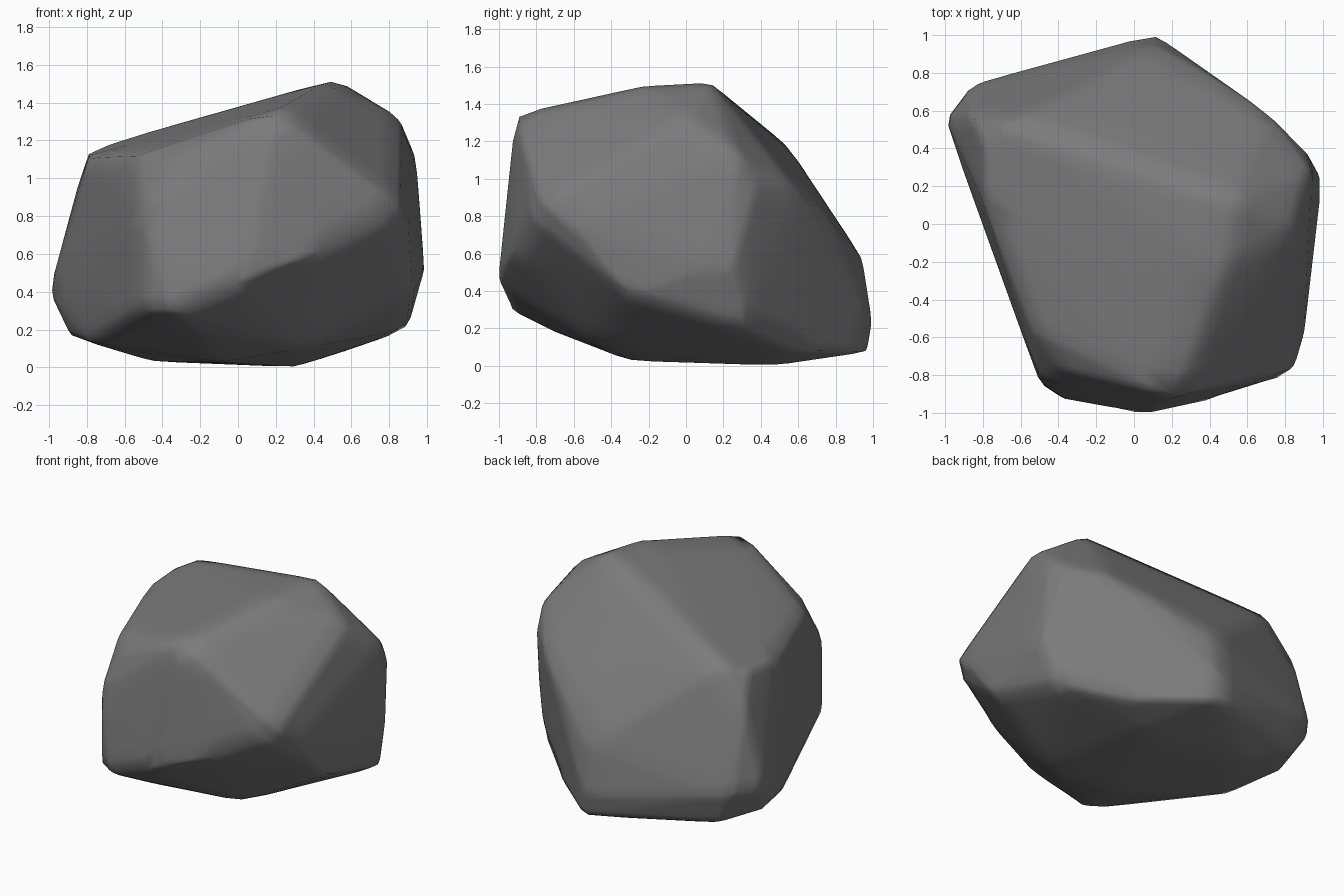
import bpy
import bmesh
from math import radians

cube = bpy.data.objects.get("Cube")
if cube:
    bpy.data.objects.remove(cube, do_unlink=True)

# Corner points of the boulder, grouped by region
top = [(.52, .13, 1.525), (.45, -.25, 1.505), (.2, -.91, 1.36), (-.66, .54, 1.19),
       (-.79, .42, 1.13), (-.79, .1, 1.11), (-.54, -.56, 1.12),
       (-.38, -.77, 1.09), (.86, 0, 1.32)]
flank = [(.94, .27, 1.13), (.985, .25, .5), (.985, .13, .53), (.85, -.77, .87),
         (.9, -.6, .76), (.92, -.3, .38), (-.5, -.84, .8), (.92, .37, .95),
         (-.96, .53, .48), (-.86, .57, .92)]
rear = [(.71, .585, .95), (.43, .77, .78), (.11, .95, .57), (.11, 1.005, .22),
        (-.82, .75, .38), (-.88, .71, .4), (-1, .55, .4)]
front = [(.08, -1, .51), (-.02, -1, .43), (-.35, -.94, .3), (.77, -.82, .78),
         (.45, -.92, .62), (-.5, -.84, .3)]
base = [(.3, .47, 0), (-.45, .55, .03), (-.1, -.3, .025), (.12, .98, .075),
        (.9, .32, .2), (.55, .62, .08), (-.89, .4, .17), (-.75, .7, .15),
        (-.78, 0, .13), (-.2, -.7, .18), (.35, -.45, .1)]

# Convex stone with merged flat facets
bm = bmesh.new()
for p in top + flank + rear + front + base:
    bm.verts.new(p)
bmesh.ops.convex_hull(bm, input=bm.verts)
loose = [v for v in bm.verts if not v.link_faces]
bmesh.ops.delete(bm, geom=loose, context='VERTS')
bmesh.ops.dissolve_limit(bm, angle_limit=radians(2), verts=bm.verts, edges=bm.edges)
bmesh.ops.triangulate(bm, faces=bm.faces)

# Slightly worn ridges
bmesh.ops.subdivide_edges(bm, edges=bm.edges, cuts=5, use_grid_fill=True)
bmesh.ops.smooth_vert(bm, verts=bm.verts, factor=.4,
                      use_axis_x=True, use_axis_y=True, use_axis_z=True)
bmesh.ops.recalc_face_normals(bm, faces=bm.faces)
for f in bm.faces:
    f.smooth = True

mesh = bpy.data.meshes.new("boulder")
bm.to_mesh(mesh)
bm.free()
boulder = bpy.data.objects.new("boulder", mesh)
bpy.context.collection.objects.link(boulder)

# Plain grey stone
stone = bpy.data.materials.new("grey stone")
stone.use_nodes = True
colour = (.2, .2, .2, 1)
stone.diffuse_color = colour
stone.node_tree.nodes["Principled BSDF"].inputs["Base Color"].default_value = colour
mesh.materials.append(stone)
